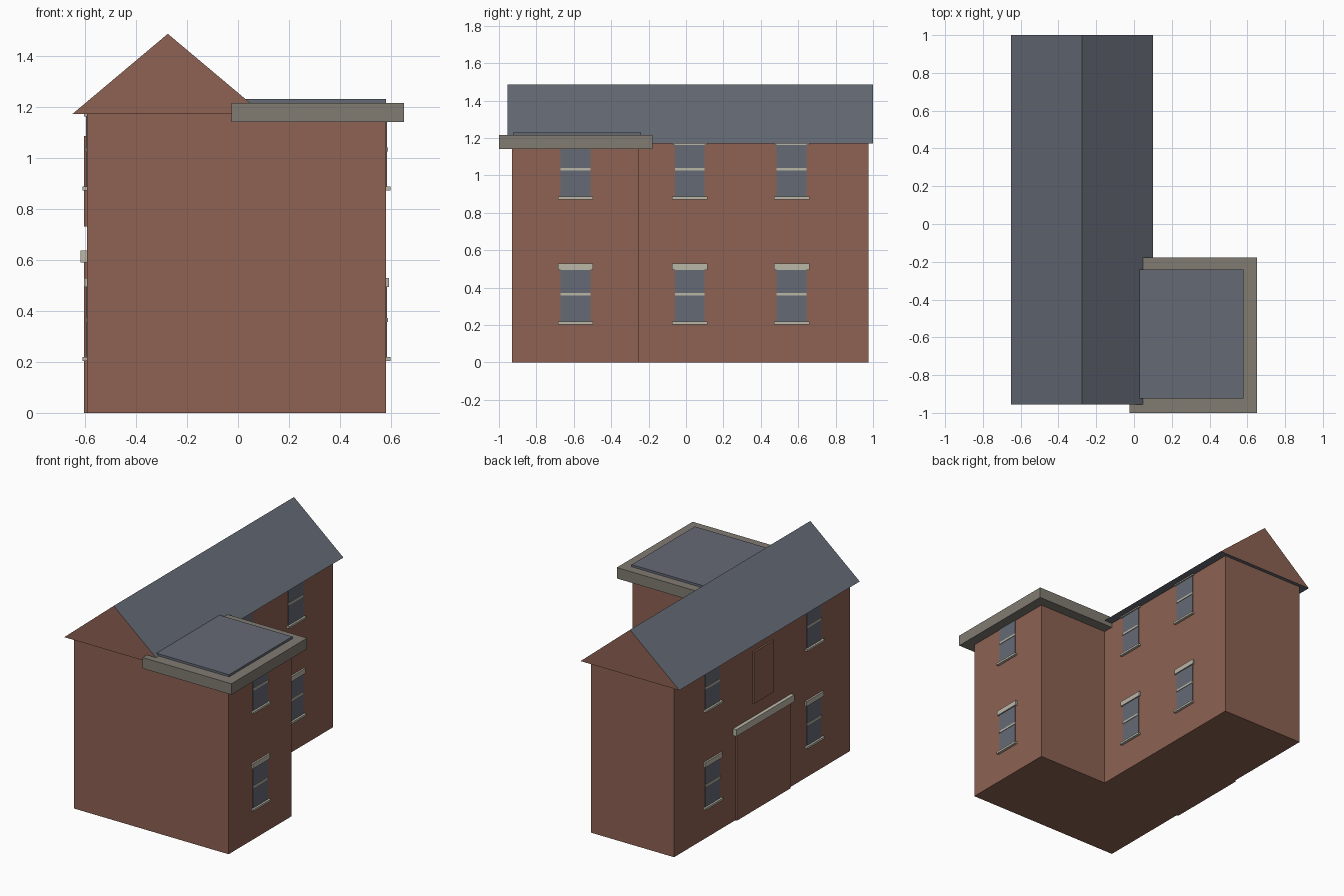
import bpy

if "Cube" in bpy.data.objects:
    bpy.data.objects.remove(bpy.data.objects["Cube"], do_unlink=True)


def material(name, rgb):
    m = bpy.data.materials.new(name)
    m.use_nodes = True
    m.diffuse_color = (*rgb, 1)
    m.node_tree.nodes["Principled BSDF"].inputs["Base Color"].default_value = (*rgb, 1)
    return m


BRICK = material("red brick", (0.27, 0.122, 0.086))
SLATE = material("blue grey slate", (0.13, 0.144, 0.178))
STONE = material("pale stone", (0.49, 0.465, 0.39))
FASCIA = material("weathered fascia", (0.22, 0.2, 0.17))


def prism(name, outline, depth, mats):
    """Extrude a closed outline of 3D points along the depth vector."""
    n = len(outline)
    verts = list(outline) + [tuple(a + b for a, b in zip(p, depth)) for p in outline]
    faces = [tuple(reversed(range(n))), tuple(range(n, 2 * n))]
    faces += [(i, (i + 1) % n, n + (i + 1) % n, n + i) for i in range(n)]
    me = bpy.data.meshes.new(name)
    me.from_pydata(verts, [], faces)
    for m in mats:
        me.materials.append(m)
    ob = bpy.data.objects.new(name, me)
    bpy.context.collection.objects.link(ob)
    return ob


def box(name, x, y, z, mat):
    x, y, z = sorted(x), sorted(y), sorted(z)
    base = [(x[0], y[0], z[0]), (x[1], y[0], z[0]), (x[1], y[1], z[0]), (x[0], y[1], z[0])]
    return prism(name, base, (0, 0, z[1] - z[0]), [mat])


LEFT, INNER, RIGHT = -0.592, 0.04, 0.58
FRONT, STEP, BACK = -0.93, -0.25, 0.975
EAVE, RIDGE = 1.17, 1.485

# L-shaped brick walls
plan = [(LEFT, FRONT), (RIGHT, FRONT), (RIGHT, STEP), (INNER, STEP), (INNER, BACK), (LEFT, BACK)]
prism("brick_walls", [(x, y, 0) for x, y in plan], (0, 0, EAVE), [BRICK])

# Pitched roof with brick gable ends
gable = [(-0.65, 1.0, EAVE), (0.1, 1.0, EAVE), (-0.275, 1.0, RIDGE)]
roof = prism("pitched_roof", [(x, y, z) for x, y, z in reversed(gable)], (0, -1.955, 0), [SLATE, BRICK])
for f in roof.data.polygons:
    f.material_index = 1 if len(f.vertices) == 3 else 0

# Flat roof over the wing
box("flat_roof_fascia", (-0.025, 0.65), (-1.0, -0.178), (1.14, 1.215), FASCIA)
box("flat_roof_covering", (0.0, RIGHT), (-0.925, -0.24), (1.21, 1.23), SLATE)


def window(name, wall, side, y, z):
    """Sash window on a side wall: z is the bottom of the sill."""
    def part(kind, out, half, low, high, mat):
        box(f"{name}_{kind}", (wall - side * 0.01, wall + side * out),
            (y - half, y + half), (z + low, z + high), mat)
    part("glass", 0.004, 0.08, 0.012, 0.295, SLATE)
    part("rail", 0.008, 0.08, 0.153, 0.167, STONE)
    part("sill", 0.018, 0.094, 0, 0.014, STONE)
    part("lintel", 0.012, 0.094, 0.29, 0.324, STONE)


for level, z in (("lower", 0.204), ("upper", 0.872)):
    for place, wall, side, y in (("wing", RIGHT, 1, -0.59), ("middle", INNER, 1, 0.02),
                                 ("rear", INNER, 1, 0.565), ("street_front", LEFT, -1, -0.54),
                                 ("street_rear", LEFT, -1, 0.56)):
        window(f"{level}_{place}_window", wall, side, y, z)

# Bricked-up doorway with its stone lintel, and blind window above
box("doorway_panel", (LEFT, -0.604), (-0.27, 0.31), (0, 0.592), BRICK)
box("doorway_lintel", (LEFT, -0.617), (-0.294, 0.334), (0.59, 0.637), STONE)
box("blind_window", (LEFT, -0.604), (-0.09, 0.126), (0.73, 1.085), BRICK)
